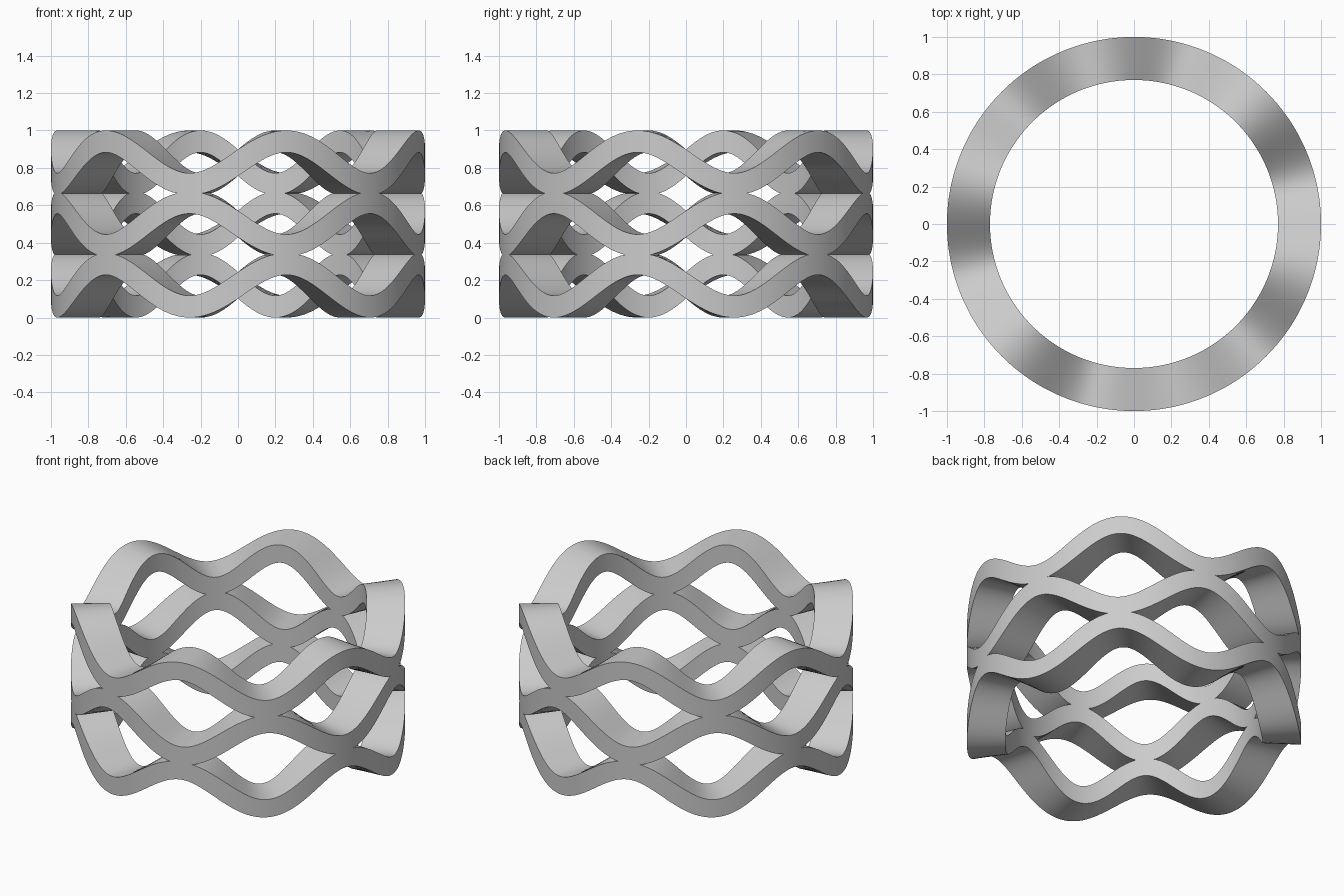
import bpy
import bmesh
import math

if "Cube" in bpy.data.objects:
    bpy.data.objects.remove(bpy.data.objects["Cube"], do_unlink=True)

OUTER, INNER = 1.0, 0.77
WAVES = 6
AMPLITUDE = 0.114
HALF = 0.0585                       # half the band thickness
TOP_CENTRE = 1 - HALF - AMPLITUDE   # mean height of the top band
SPACING = TOP_CENTRE - 0.5
STEPS = 480

grey = bpy.data.materials.new("plain grey")
grey.use_nodes = True
colour = (0.6, 0.6, 0.6, 1)
grey.diffuse_color = colour
grey.node_tree.nodes["Principled BSDF"].inputs["Base Color"].default_value = colour


def edge_height(angle, sign, side):
    """Height of a band edge, offset square to the wave's centre line."""
    u = angle
    for _ in range(30):
        slope = -sign * AMPLITUDE * WAVES * math.cos(WAVES * u)
        length = math.hypot(slope, 1)
        u = angle + side * HALF * slope / length
    return -sign * AMPLITUDE * math.sin(WAVES * u) + side * HALF / length


def add_band(bm, centre, sign, low, high):
    """Wavy ring, trimmed flush and left open where it joins a neighbour."""
    sections = []
    for i in range(STEPS):
        a = 2 * math.pi * i / STEPS
        bottom = centre + edge_height(a, sign, -1)
        top = centre + edge_height(a, sign, 1)
        heights = (max(bottom, low), min(top, high))
        verts = [bm.verts.new((r * math.cos(a), r * math.sin(a), z))
                 for r, z in ((INNER, heights[0]), (OUTER, heights[0]),
                              (OUTER, heights[1]), (INNER, heights[1]))]
        sections.append((verts, bottom < low, top > high))
    for i in range(STEPS):
        a, a_low, a_high = sections[i]
        b, b_low, b_high = sections[(i + 1) % STEPS]
        joined = (a_low and b_low, False, a_high and b_high, False)
        for k in range(4):
            if not joined[k]:
                n = (k + 1) % 4
                bm.faces.new((a[k], b[k], b[n], a[n]))


# Three wavy bands, the middle one in opposite phase, joined at crest and trough
bm = bmesh.new()
joint = SPACING / 2
for level, sign in ((-1, 1), (0, -1), (1, 1)):
    centre = 0.5 + level * SPACING
    low = centre - joint if level > -1 else -1
    high = centre + joint if level < 1 else 2
    add_band(bm, centre, sign, low, high)
bmesh.ops.remove_doubles(bm, verts=bm.verts, dist=0.0001)
bmesh.ops.recalc_face_normals(bm, faces=bm.faces)

mesh = bpy.data.meshes.new("wavy_lattice_ring")
bm.to_mesh(mesh)
bm.free()
mesh.materials.append(grey)
ring = bpy.data.objects.new("wavy_lattice_ring", mesh)
bpy.context.collection.objects.link(ring)

bpy.ops.object.select_all(action="DESELECT")
ring.select_set(True)
bpy.context.view_layer.objects.active = ring
bpy.ops.object.shade_smooth_by_angle(angle=math.radians(30))
